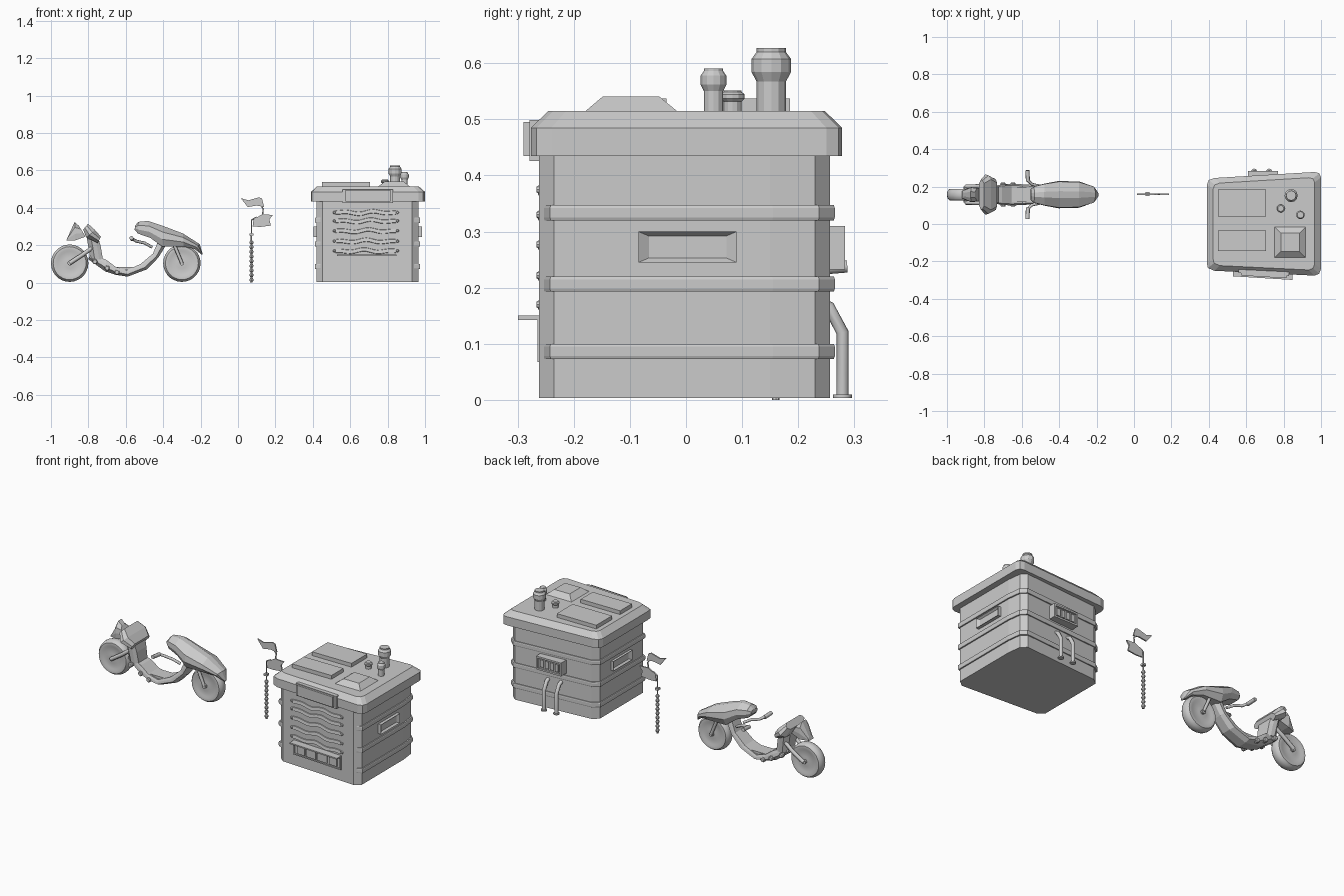
import bpy, bmesh
from math import sin, cos, pi
from mathutils import Vector, Matrix


def obj(name, verts, faces, smooth=False):
    me = bpy.data.meshes.new(name)
    me.from_pydata([tuple(v) for v in verts], [], faces)
    bm = bmesh.new()
    bm.from_mesh(me)
    bmesh.ops.recalc_face_normals(bm, faces=bm.faces)
    bm.to_mesh(me)
    bm.free()
    ob = bpy.data.objects.new(name, me)
    bpy.context.collection.objects.link(ob)
    if smooth:
        bpy.ops.object.select_all(action='DESELECT')
        ob.select_set(True)
        bpy.context.view_layer.objects.active = ob
        bpy.ops.object.shade_smooth_by_angle(angle=0.6)
    return ob


def loft(name, rings, smooth=False):
    n = len(rings[0])
    faces = [tuple(reversed(range(n))), tuple(range(len(rings) * n - n, len(rings) * n))]
    for r in range(len(rings) - 1):
        for i in range(n):
            j = (i + 1) % n
            faces.append((r * n + i, r * n + j, r * n + n + j, r * n + n + i))
    return obj(name, [v for ring in rings for v in ring], faces, smooth)


def prism_z(name, pts, z0, z1):
    return loft(name, [[(x, y, z) for x, y in pts] for z in (z0, z1)])


def prism_y(name, pts, y0, y1):
    return loft(name, [[(x, y, z) for x, z in pts] for y in (y0, y1)])


def rect(x0, x1, y0, y1):
    return [(x0, y0), (x1, y0), (x1, y1), (x0, y1)]


def lathe(name, profile, loc, seg=16, axis='Z', smooth=True):
    rot = Matrix.Rotation(pi / 2, 3, 'X') if axis == 'Y' else Matrix.Identity(3)
    rings = [[rot @ Vector((r * cos(2 * pi * i / seg), r * sin(2 * pi * i / seg), h)) + Vector(loc)
              for i in range(seg)] for r, h in profile]
    return loft(name, rings, smooth)


def tube(name, pts, r, res=2):
    cu = bpy.data.curves.new(name, 'CURVE')
    cu.dimensions = '3D'
    cu.bevel_depth, cu.bevel_resolution, cu.use_fill_caps = r, res, True
    sp = cu.splines.new('POLY')
    sp.points.add(len(pts) - 1)
    for p, c in zip(sp.points, pts):
        p.co = (*c, 1)
    ob = bpy.data.objects.new(name, cu)
    bpy.context.collection.objects.link(ob)
    bpy.ops.object.select_all(action='DESELECT')
    ob.select_set(True)
    bpy.context.view_layer.objects.active = ob
    bpy.ops.object.convert(target='MESH')


def hull(name, sections, yc, low=0.5, top=0.5):
    # each section: bottom point, top point (x, z) and half width
    rings = []
    for ax, az, bx, bz, w in sections:
        half = [(0, low), (0.35, 1), (0.7, 0.95), (1, top)]
        side = [(ax + (bx - ax) * t, az + (bz - az) * t, w * k) for t, k in half]
        rings.append([(x, yc + h, z) for x, z, h in side] +
                     [(x, yc - h, z) for x, z, h in reversed(side)])
    return loft(name, rings)


# ---------- kiosk body and lid ----------
CX = 0.69
body = [(0.453, -0.233), (0.93, -0.262), (0.965, -0.235), (0.965, 0.15), (0.955, 0.23),
        (0.925, 0.257), (0.455, 0.222), (0.42, 0.195), (0.42, -0.205)]
lid = [(0.395, -0.235), (0.43, -0.25), (0.965, -0.276), (0.99, -0.266), (1.0, -0.24), (1.0, 0.25),
       (0.99, 0.272), (0.965, 0.278), (0.43, 0.246), (0.4, 0.235), (0.39, 0.21), (0.39, -0.21)]


def ring(pts, k, z, keep=0):
    out = []
    for i, (x, y) in enumerate(pts):
        s = 0.985 if i < keep else k
        out.append((CX + (x - CX) * s, y * s, z))
    return out


loft("kiosk_body", [ring(body, 1, 0.003), ring(body, 1, 0.44)])
loft("kiosk_lid", [ring(lid, 1, 0.435), ring(lid, 1, 0.485), ring(lid, 0.89, 0.515)])
for z in (0.073, 0.193, 0.32):
    loft("kiosk_band", [ring(body, k, z + h, 2) for k, h in
                        ((0.99, 0), (1.025, 0), (1.032, 0.005), (1.032, 0.022), (1.025, 0.027), (0.99, 0.027))])

# ---------- roof panels, hatch and chimneys ----------
for y0, y1 in ((0.04, 0.185), (-0.145, -0.035)):
    prism_z("roof_panel", rect(0.45, 0.705, y0, y1), 0.51, 0.537)
loft("roof_hatch", [[(x, y, z) for x, y in rect(*r)] for r, z in
                    (((0.75, 0.918, -0.18, -0.015), 0.514), ((0.785, 0.885, -0.148, -0.048), 0.541))])
for x, y, r, h in ((0.84, 0.152, 0.026, 0.113), (0.89, 0.049, 0.017, 0.077), (0.785, 0.083, 0.016, 0.037)):
    lathe("chimney", [(r, 0), (r, h * 0.47), (r * 1.35, h * 0.62), (r * 1.35, h * 0.83),
                      (r, h * 0.94), (r, h)], (x, y, 0.514), 12, smooth=False)


# ---------- serving front ----------
def fy(x):
    return -0.233 - (x - 0.453) * 0.0608


def front_box(name, x0, x1, z0, z1, d):
    prism_z(name, [(x0, fy(x0) - d), (x1, fy(x1) - d), (x1, fy(x1) + 0.01), (x0, fy(x0) + 0.01)], z0, z1)


front_box("sign_backing", 0.56, 0.83, 0.426, 0.499, 0.023)
front_box("sign_board", 0.575, 0.815, 0.435, 0.495, 0.035)
front_box("counter_shelf", 0.53, 0.848, 0.142, 0.15, 0.042)
front_box("counter_sill", 0.528, 0.848, 0.068, 0.075, 0.008)
for x in (0.528, 0.84):
    front_box("counter_post", x, x + 0.008, 0.068, 0.15, 0.008)
for x0, x1 in ((0.555, 0.605), (0.62, 0.68), (0.69, 0.755), (0.77, 0.82)):
    front_box("counter_box", x0, x1, 0.08, 0.127, 0.008)
for x in (0.522, 0.846):
    front_box("shutter_rail", x - 0.004, x + 0.004, 0.16, 0.385, 0.002)
for n, z in enumerate((0.375, 0.33, 0.277, 0.222, 0.17)):
    # wavy shutter slats with end knobs
    xs = [0.522 + 0.324 * i / 16 for i in range(17)]
    wave = [0.008 * sin(i / 16 * 4 * pi + n * 0.5) * sin(pi * i / 16) for i in range(17)]
    rings = [[(x, fy(x) + 0.004, z + w - 0.012), (x, fy(x) - 0.007, z + w - 0.009),
              (x, fy(x) - 0.004, z + w + 0.009), (x, fy(x) + 0.004, z + w + 0.012)]
             for x, w in zip(xs, wave)]
    loft("shutter_slat", rings)
    for x in (0.515, 0.853):
        lathe("shutter_knob", [(0.008, -0.003), (0.008, 0.004), (0.005, 0.009)],
              (x, fy(x), z), 8, 'Y')

# ---------- side panels ----------
for side, x0, x1, x2 in (("right", 0.955, 0.984, 0.972), ("left", 0.43, 0.405, 0.417)):
    o, i = rect(-0.085, 0.09, 0.245, 0.3), rect(-0.066, 0.072, 0.253, 0.292)
    loft(side + "_panel", [[(x, y, z) for y, z in r] for x, r in ((x0, o), (x1, o), (x2, i))])

# ---------- back vent and drain pipes ----------
prism_y("vent_box", rect(0.61, 0.77, 0.232, 0.31), 0.22, 0.272)
for a in (rect(0.61, 0.77, 0.3, 0.31), rect(0.61, 0.77, 0.232, 0.242),
          rect(0.61, 0.62, 0.242, 0.3), rect(0.76, 0.77, 0.242, 0.3)):
    prism_y("vent_frame", a, 0.27, 0.283)
for i in range(4):
    x = 0.63 + i * 0.032
    prism_y("vent_slat", rect(x, x + 0.022, 0.25, 0.292), 0.27, 0.279)
for x in (0.642, 0.722):
    tube("drain_pipe", [(x, 0.23, 0.175), (x, 0.255, 0.165), (x, 0.279, 0.12), (x, 0.279, 0.004)], 0.011)
    lathe("pipe_foot", [(0.017, 0), (0.017, 0.007)], (x, 0.279, 0.003), 12)

# ---------- street sign ----------
SY = 0.16
prof = [(0.007, 0)]
for i in range(9):
    z = 0.005 + i * 0.025
    prof += [(0.006, z), (0.011, z + 0.007), (0.011, z + 0.013), (0.006, z + 0.02)]
lathe("sign_post_base", prof, (0.072, SY, 0), 8, smooth=False)
tube("sign_post", [(0.072, SY, 0.22), (0.072, SY, 0.335), (0.1, SY, 0.35)], 0.004, 1)
prism_z("post_bracket", rect(0.062, 0.082, SY - 0.011, SY + 0.011), 0.252, 0.264)
lower = [(0.078, 0.3), (0.083, 0.338), (0.128, 0.365), (0.187, 0.362), (0.168, 0.338), (0.176, 0.305), (0.12, 0.298)]
upper = [(0.015, 0.452), (0.055, 0.44), (0.112, 0.456), (0.128, 0.45), (0.14, 0.405), (0.1, 0.412), (0.052, 0.404)]
prism_y("lower_sign_plate", lower, SY - 0.004, SY + 0.004)
prism_y("upper_sign_plate", upper, SY - 0.004, SY + 0.004)
tube("sign_link", [(0.115, SY, 0.42), (0.135, SY, 0.395), (0.13, SY, 0.355)], 0.004, 1)

# ---------- motorbike ----------
BY = 0.157
for part, x in (("front", -0.9), ("rear", -0.3)):
    half = [(0.028, 0.03), (0.062, 0.026), (0.072, 0.031), (0.088, 0.03), (0.097, 0.018), (0.1, 0.006)]
    lathe(part + "_wheel", half + [(r, -h) for r, h in reversed(half)], (x, BY, 0.104), 28, 'Y')
    lathe(part + "_axle", [(0.012, -0.043), (0.012, 0.043)], (x, BY, 0.104), 10, 'Y')

hull("seat_shell", [(-0.553, 0.283, -0.55, 0.305, 0.03), (-0.535, 0.262, -0.533, 0.325, 0.045),
                    (-0.47, 0.24, -0.48, 0.33, 0.06), (-0.405, 0.193, -0.4, 0.303, 0.073),
                    (-0.29, 0.192, -0.295, 0.263, 0.07), (-0.235, 0.182, -0.205, 0.206, 0.045),
                    (-0.192, 0.148, -0.189, 0.154, 0.008)], BY, 0.75, 0.25)
hull("lower_frame", [(-0.8, 0.125, -0.79, 0.155, 0.035), (-0.71, 0.06, -0.705, 0.122, 0.055),
                     (-0.655, 0.042, -0.655, 0.085, 0.058), (-0.59, 0.032, -0.595, 0.067, 0.055),
                     (-0.485, 0.072, -0.52, 0.1, 0.05), (-0.425, 0.135, -0.455, 0.155, 0.045),
                     (-0.385, 0.2, -0.43, 0.215, 0.04)], BY, 0.5, 0.85)
hull("front_fairing", [(-0.828, 0.283, -0.802, 0.315, 0.08), (-0.81, 0.24, -0.765, 0.282, 0.108),
                       (-0.75, 0.212, -0.733, 0.245, 0.085)], BY, 0.75, 0.75)
hull("front_column", [(-0.81, 0.25, -0.745, 0.235, 0.062), (-0.8, 0.19, -0.733, 0.19, 0.056),
                      (-0.79, 0.128, -0.722, 0.122, 0.05)], BY, 0.6, 0.8)
hull("front_fender", [(-0.919, 0.224, -0.912, 0.24, 0.022), (-0.87, 0.226, -0.873, 0.325, 0.04),
                      (-0.815, 0.246, -0.85, 0.303, 0.036)], BY, 0.9, 0.4)
prism_z("foot_deck", rect(-0.69, -0.55, BY - 0.04, BY + 0.04), 0.07, 0.084)
for s in (-1, 1):
    tube("fork_arm", [(-0.9, BY + s * 0.043, 0.104), (-0.83, BY + s * 0.045, 0.15), (-0.775, BY + s * 0.04, 0.19)], 0.011)
    tube("swing_arm", [(-0.3, BY + s * 0.04, 0.104), (-0.34, BY + s * 0.042, 0.2)], 0.009)
    tube("handlebar", [(-0.46, BY + s * 0.03, 0.19), (-0.5, BY + s * 0.045, 0.212), (-0.545, BY + s * 0.055, 0.222),
                       (-0.567, BY + s * 0.075, 0.235)], 0.008)
    tube("hand_grip", [(-0.567, BY + s * 0.07, 0.233), (-0.57, BY + s * 0.13, 0.238)], 0.011)
    for x, z in ((-0.765, 0.112), (-0.7, 0.078), (-0.647, 0.056)):
        lathe("frame_bolt", [(0.014, -0.01), (0.014, 0.008), (0.01, 0.012)] if s < 0 else
              [(0.01, -0.012), (0.014, -0.008), (0.014, 0.01)], (x, BY + s * 0.052, z), 10, 'Y')
